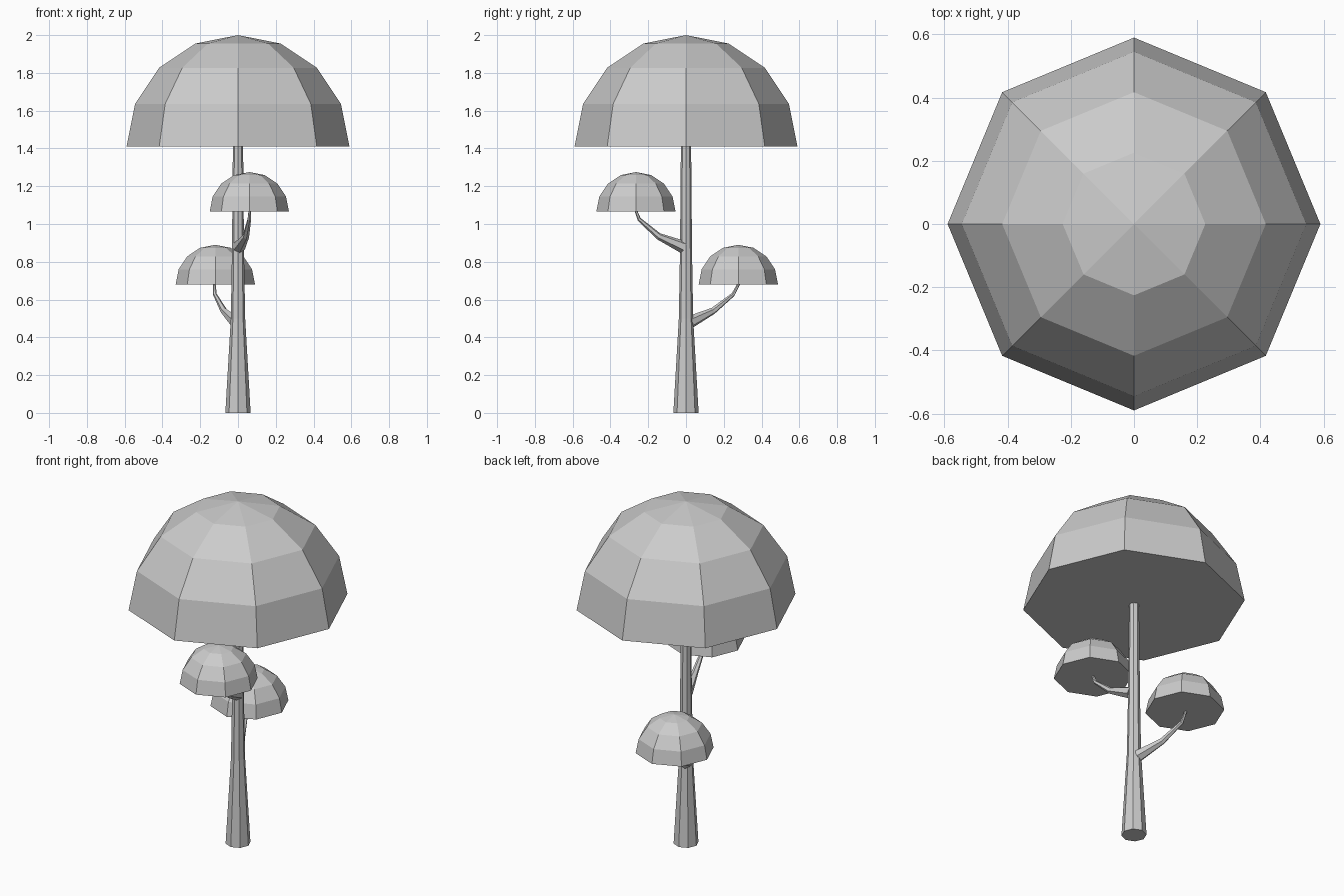
import bpy, bmesh
from math import sin, cos, pi
from mathutils import Vector

if "Cube" in bpy.data.objects:
    bpy.data.objects.remove(bpy.data.objects["Cube"])


def add_object(name, bm):
    bmesh.ops.recalc_face_normals(bm, faces=bm.faces[:])
    mesh = bpy.data.meshes.new(name)
    bm.to_mesh(mesh)
    bm.free()
    obj = bpy.data.objects.new(name, mesh)
    bpy.context.collection.objects.link(obj)
    return obj


def bridge(bm, rings):
    for a, b in zip(rings, rings[1:]):
        n = len(a)
        for i in range(n):
            j = (i + 1) % n
            bm.faces.new((a[i], a[j], b[j], b[i]))


def level_rings(bm, profile, centre=(0, 0, 0), n=8):
    """Horizontal n-sided rings from (radius, height) pairs."""
    c = Vector(centre)
    return [[bm.verts.new(c + Vector((r * cos(2 * pi * i / n),
                                      r * sin(2 * pi * i / n), z)))
             for i in range(n)] for r, z in profile]


def dome(name, radius, centre):
    """Faceted half sphere with a flat underside."""
    bm = bmesh.new()
    profile = [(radius * cos(k * pi / 8), radius * sin(k * pi / 8)) for k in range(4)]
    rings = level_rings(bm, profile, centre)
    bridge(bm, rings)
    bm.faces.new(rings[0])
    top = bm.verts.new(Vector(centre) + Vector((0, 0, radius)))
    last = rings[-1]
    for i in range(8):
        bm.faces.new((last[i], last[(i + 1) % 8], top))
    return add_object(name, bm)


def branch(name, points, radii, n=6):
    """Tapered tube along a bent path."""
    bm = bmesh.new()
    pts = [Vector(p) for p in points]
    rings = []
    for k, (p, r) in enumerate(zip(pts, radii)):
        d = (pts[min(k + 1, len(pts) - 1)] - pts[max(k - 1, 0)]).normalized()
        side = d.cross(Vector((0, 0, 1))).normalized()
        up = side.cross(d)
        rings.append([bm.verts.new(p + r * (side * sin(2 * pi * i / n) + up * cos(2 * pi * i / n)))
                      for i in range(n)])
    bridge(bm, rings)
    bm.faces.new(rings[0])
    bm.faces.new(rings[-1])
    return add_object(name, bm)


# Trunk, flared at the foot
bm = bmesh.new()
trunk = level_rings(bm, [(0.067, 0), (0.038, 0.5), (0.032, 0.85), (0.027, 1.42)])
bridge(bm, trunk)
bm.faces.new(trunk[0])
bm.faces.new(trunk[-1])
add_object("trunk", bm)

# Foliage
dome("crown", 0.59, (0, 0, 1.41))
dome("upper_foliage", 0.21, (0.06, -0.265, 1.065))
dome("lower_foliage", 0.21, (-0.12, 0.277, 0.68))

# Branches
radii = (0.034, 0.018, 0.01, 0.007)
branch("upper_branch", [(0.005, -0.015, 0.878), (0.042, -0.145, 0.935),
                        (0.06, -0.248, 1.025), (0.062, -0.265, 1.07)], radii)
branch("lower_branch", [(-0.01, 0.02, 0.48), (-0.075, 0.143, 0.54),
                        (-0.122, 0.25, 0.627), (-0.125, 0.28, 0.685)], radii)
